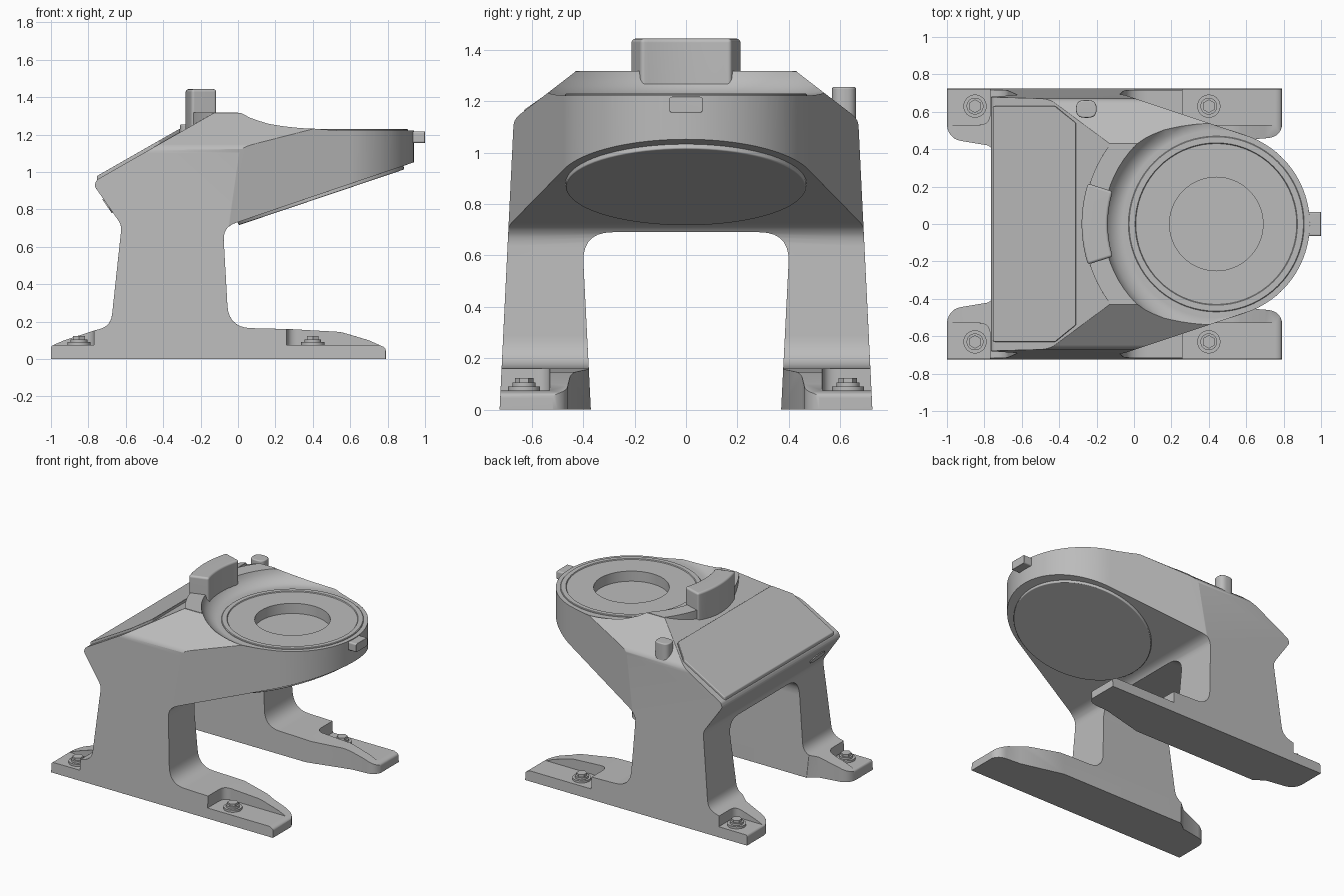
import bpy
import bmesh
import math
from mathutils import Vector, Matrix

if "Cube" in bpy.data.objects:
    bpy.data.objects.remove(bpy.data.objects["Cube"])

grey = bpy.data.materials.new("plain grey")
grey.use_nodes = True
grey.diffuse_color = (0.5, 0.5, 0.5, 1)
grey.node_tree.nodes["Principled BSDF"].inputs["Base Color"].default_value = (0.5, 0.5, 0.5, 1)

HEAD_X, HEAD_R = 0.44, 0.5


def add(name, bm):
    bmesh.ops.recalc_face_normals(bm, faces=bm.faces)
    mesh = bpy.data.meshes.new(name)
    bm.to_mesh(mesh)
    bm.free()
    mesh.materials.append(grey)
    ob = bpy.data.objects.new(name, mesh)
    bpy.context.collection.objects.link(ob)
    return ob


def rounded(points, steps=7):
    """Round polygon corners; a third value is the cut-back distance."""
    out = []
    for i, p in enumerate(points):
        c = Vector(p[:2])
        if len(p) < 3:
            out.append(c)
            continue
        a = c + (Vector(points[i - 1][:2]) - c).normalized() * p[2]
        b = c + (Vector(points[(i + 1) % len(points)][:2]) - c).normalized() * p[2]
        for k in range(steps + 1):
            t = k / steps
            out.append(a * (1 - t) ** 2 + c * 2 * t * (1 - t) + b * t * t)
    return out


def prism(name, points, axis, lo, hi):
    bm = bmesh.new()
    place = {"X": lambda p, t: (t, p[0], p[1]),
             "Y": lambda p, t: (p[0], t, p[1]),
             "Z": lambda p, t: (p[0], p[1], t)}[axis]
    pts = rounded(points)
    ends = [[bm.verts.new(place(p, t)) for p in pts] for t in (lo, hi)]
    bm.faces.new(ends[0])
    bm.faces.new(ends[1])
    for i in range(len(pts)):
        bm.faces.new((ends[0][i - 1], ends[0][i], ends[1][i], ends[1][i - 1]))
    return add(name, bm)


def lathe(name, profile, closed):
    bm = bmesh.new()
    vs = [bm.verts.new((r, 0, z)) for r, z in profile]
    es = [bm.edges.new((vs[i], vs[i + 1])) for i in range(len(vs) - 1)]
    if closed:
        es.append(bm.edges.new((vs[-1], vs[0])))
    bmesh.ops.spin(bm, geom=vs + es, cent=(0, 0, 0), axis=(0, 0, 1),
                   angle=math.tau, steps=72)
    bmesh.ops.remove_doubles(bm, verts=bm.verts, dist=0.0005)
    bmesh.ops.translate(bm, verts=bm.verts, vec=(HEAD_X, 0, 0))
    return add(name, bm)


def cylinder(name, r, depth, matrix, sides=40):
    bm = bmesh.new()
    bmesh.ops.create_cone(bm, cap_ends=True, segments=sides, radius1=r, radius2=r,
                          depth=depth, matrix=matrix)
    return add(name, bm)


def apply(ob, kind, **settings):
    bpy.context.view_layer.objects.active = ob
    mod = ob.modifiers.new(kind.title(), kind)
    for key, value in settings.items():
        setattr(mod, key, value)
    bpy.ops.object.modifier_apply(modifier=mod.name)


def combine(ob, other, operation):
    apply(ob, "BOOLEAN", object=other, operation=operation, solver="EXACT")
    bpy.data.objects.remove(other)


def finish(ob, bevel=0.0):
    if bevel:
        apply(ob, "BEVEL", width=bevel, segments=3, limit_method="ANGLE",
              angle_limit=math.radians(32))
    bpy.ops.object.select_all(action="DESELECT")
    ob.select_set(True)
    bpy.context.view_layer.objects.active = ob
    bpy.ops.object.shade_smooth_by_angle(angle=math.radians(35))
    mod = ob.modifiers.new("Normals", "WEIGHTED_NORMAL")
    mod.keep_sharp = True


def arc(r, start, end, count):
    angles = [math.radians(start + (end - start) * i / count) for i in range(count + 1)]
    return [(HEAD_X + r * math.cos(a), r * math.sin(a)) for a in angles]


# Main casting: side profile crossed with the arch profile
body = prism("main_body", [
    (-1, 0), (0.79, 0), (0.79, 0.06, 0.015), (0.7, 0.1), (0.55, 0.145, 0.03),
    (0.28, 0.16), (-0.05, 0.168, 0.12), (-0.08, 0.705, 0.07), (1.0, 1.072),
    (1.0, 1.315), (-0.13, 1.315), (-0.757, 0.957, 0.012), (-0.768, 0.925, 0.012),
    (-0.622, 0.715, 0.03), (-0.68, 0.175, 0.065), (-0.76, 0.155), (-0.93, 0.1),
    (-1, 0.07, 0.015)], "Y", -0.8, 0.8)
arch = prism("arch", [
    (-0.7275, -0.05), (-0.3675, -0.05), (-0.405, 0.69, 0.12), (0.405, 0.69, 0.12),
    (0.3675, -0.05), (0.7275, -0.05), (0.67, 1.13, 0.03), (0.37, 1.361),
    (-0.37, 1.361), (-0.67, 1.13, 0.03)], "X", -1.2, 1.2)
combine(body, arch, "INTERSECT")

# Head plan: straight flanks running tangent into a round nose
outline = [(-0.08, 0.70)] + arc(HEAD_R, 71.6, -71.6, 40) + [(-0.08, -0.70)]
around = prism("around_head", outline + [(-0.08, -0.9), (1.2, -0.9), (1.2, 0.9), (-0.08, 0.9)],
               "Z", 0.6, 1.6)
combine(body, around, "DIFFERENCE")

# Raised collar behind the head, then the scooped seat
collar = prism("collar", [(0, 0.43)] + arc(0.71, 142.7, 217.3, 20) + [(0, -0.43)],
               "Z", 1.12, 1.318)
combine(body, collar, "UNION")
scoop = lathe("scoop", [(0, 1.15), (0.3, 1.15), (0.3, 1.222), (0.5, 1.222), (0.54, 1.232),
                        (0.575, 1.258), (0.595, 1.29), (0.607, 1.33), (0.607, 1.6), (0, 1.6)], False)
combine(body, scoop, "DIFFERENCE")

# Feet: tapered inner edges, rounded ends and bolt pockets
for s in (1, -1):
    cuts = [
        ([(0.25, 0.36), (0.6, 0.45), (0.785, 0.465, 0.07), (0.797, 0.57), (0.85, 0.3), (0.25, 0.3)], -0.1, 0.25),
        ([(-0.70, 0.36), (-0.78, 0.42), (-0.99, 0.455, 0.07), (-1.005, 0.56), (-1.1, 0.3), (-0.70, 0.3)], -0.1, 0.25),
        ([(0.26, 0.9), (0.26, 0.53, 0.06), (0.9, 0.53), (0.9, 0.9)], 0.075, 0.3),
        ([(-0.77, 0.9), (-0.77, 0.53, 0.06), (-1.1, 0.53), (-1.1, 0.9)], 0.075, 0.3)]
    for pts, lo, hi in cuts:
        flipped = [(p[0], p[1] * s) + tuple(p[2:]) for p in pts]
        combine(body, prism("foot_cut", flipped, "Z", lo, hi), "DIFFERENCE")

bm = bmesh.new()
bm.from_mesh(body.data)
bmesh.ops.remove_doubles(bm, verts=bm.verts, dist=0.003)
bmesh.ops.dissolve_limit(bm, angle_limit=0.02, verts=bm.verts, edges=bm.edges)
bm.to_mesh(body.data)
bm.free()
finish(body, 0.014)

# Bolts with washers
for side, s in (("left", 1), ("right", -1)):
    for x in (-0.85, 0.40):
        for part, r, z, h, n in (("washer", 0.062, 0.08, 0.02, 32), ("bolt_flange", 0.045, 0.095, 0.02, 32),
                                 ("bolt_head", 0.036, 0.105, 0.035, 6)):
            finish(cylinder(part + "_" + side, r, h, Matrix.Translation((x, s * 0.63, z)), n))

# Seat ring with a recessed centre
finish(lathe("seat_ring", [(0.25, 1.13), (0.25, 1.224), (0.43, 1.224), (0.434, 1.23),
                           (0.466, 1.23), (0.47, 1.226), (0.47, 1.13)], True))

# Tilted disc under the head
tilt = Matrix.Translation((0.441, 0, 0.882)) @ Matrix.Rotation(-math.atan(0.337), 4, "Y")
finish(cylinder("underside_disc", 0.468, 0.036, tilt, 72), 0.006)

# Upright stop on the collar
stop = prism("upright_stop", arc(0.72, 162.5, 197.5, 12) + arc(0.58, 197.5, 162.5, 12), "Z", 1.18, 1.443)
finish(stop, 0.015)

# Small latch at the nose
finish(prism("nose_latch", [(-0.065, 1.155, 0.012), (0.065, 1.155, 0.012), (0.065, 1.217, 0.012),
                            (-0.065, 1.217, 0.012)], "X", 0.9, 1.0), 0.004)

# Knob on the shoulder
finish(prism("shoulder_knob", [(-0.31, 0.568, 0.045), (-0.2, 0.568, 0.045),
                               (-0.2, 0.662, 0.045), (-0.31, 0.662, 0.045)], "Z", 1.05, 1.255), 0.008)

# Sloping cover panel
panel = prism("cover_panel", [(-0.755, -0.63, 0.015), (-0.42, -0.63), (-0.31, -0.54), (-0.31, 0.54),
                              (-0.42, 0.63), (-0.755, 0.63, 0.015)], "Z", -0.02, 0.022)
for v in panel.data.vertices:
    v.co.z += 0.955 + 0.571 * (v.co.x + 0.757)
finish(panel, 0.006)

# Oval port on the rear underslope
port = (Matrix.Translation((-0.695, -0.52, 0.82)) @ Matrix.Rotation(math.radians(-124.8), 4, "Y")
        @ Matrix.Diagonal((0.75, 1.3, 1, 1)))
finish(cylinder("oval_port", 0.06, 0.012, port, 32))
